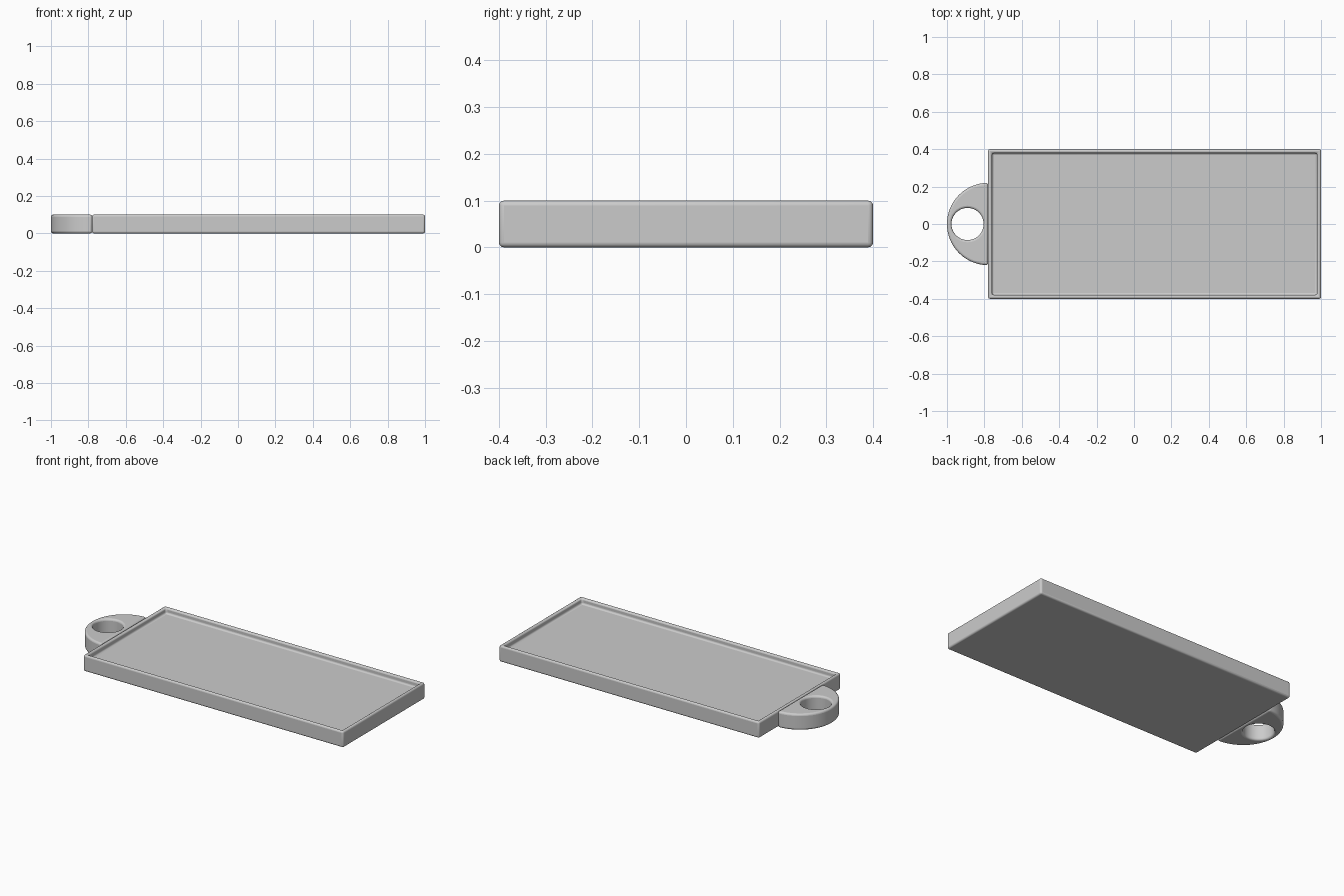
import bpy
import bmesh
from math import radians, pi, sin, cos

if "Cube" in bpy.data.objects:
    bpy.data.objects.remove(bpy.data.objects["Cube"], do_unlink=True)

HEIGHT = 0.1
TRAY_X = -0.78

grey = bpy.data.materials.new("light grey")
grey.use_nodes = True
colour = (0.6, 0.6, 0.6, 1)
grey.diffuse_color = colour
grey.node_tree.nodes["Principled BSDF"].inputs["Base Color"].default_value = colour


def finish(name, bm):
    """Make an object with rounded edges and smooth shading."""
    bmesh.ops.recalc_face_normals(bm, faces=bm.faces)
    mesh = bpy.data.meshes.new(name)
    bm.to_mesh(mesh)
    bm.free()
    mesh.materials.append(grey)
    obj = bpy.data.objects.new(name, mesh)
    bpy.context.collection.objects.link(obj)
    bevel = obj.modifiers.new("rounded edges", 'BEVEL')
    bevel.width = 0.012
    bevel.segments = 4
    bevel.limit_method = 'ANGLE'
    bevel.angle_limit = radians(40)
    bpy.ops.object.select_all(action='DESELECT')
    obj.select_set(True)
    bpy.context.view_layer.objects.active = obj
    bpy.ops.object.shade_smooth_by_angle(angle=radians(35))
    return obj


# Tray: a slab whose top is inset and sunk to leave a thin rim
bm = bmesh.new()
bmesh.ops.create_cube(bm, size=1)
for v in bm.verts:
    v.co.x = 1 if v.co.x > 0 else TRAY_X
    v.co.y *= 0.8
    v.co.z = HEIGHT if v.co.z > 0 else 0
top = max(bm.faces, key=lambda f: f.calc_center_median().z)
bmesh.ops.inset_region(bm, faces=[top], thickness=0.03)
floor = bmesh.ops.extrude_face_region(bm, geom=[top])["geom"]
bmesh.ops.translate(bm, vec=(0, 0, -0.035),
                    verts=[g for g in floor if isinstance(g, bmesh.types.BMVert)])
bmesh.ops.delete(bm, geom=[top], context='FACES') if top.is_valid else None
finish("tray", bm)

# Hanging tab: a half disc with a round hole, filled as a flat outline then extruded
bm = bmesh.new()
steps = 40
half = [(TRAY_X - 0.22 * sin(pi * i / steps), 0.22 * cos(pi * i / steps))
        for i in range(steps + 1)]
hole = [(-0.89 + 0.086 * cos(2 * pi * i / steps), 0.086 * sin(2 * pi * i / steps))
        for i in range(steps)]
edges = []
for loop in (half, hole):
    verts = [bm.verts.new((x, y, 0)) for x, y in loop]
    edges += [bm.edges.new((verts[i - 1], verts[i])) for i in range(len(verts))]
bmesh.ops.triangle_fill(bm, edges=edges, use_beauty=True)
bmesh.ops.dissolve_limit(bm, angle_limit=0.01, verts=[], edges=bm.edges[:])
lifted = bmesh.ops.extrude_face_region(bm, geom=bm.faces[:], use_keep_orig=True)["geom"]
bmesh.ops.translate(bm, vec=(0, 0, HEIGHT),
                    verts=[g for g in lifted if isinstance(g, bmesh.types.BMVert)])
finish("hanging_tab", bm)
